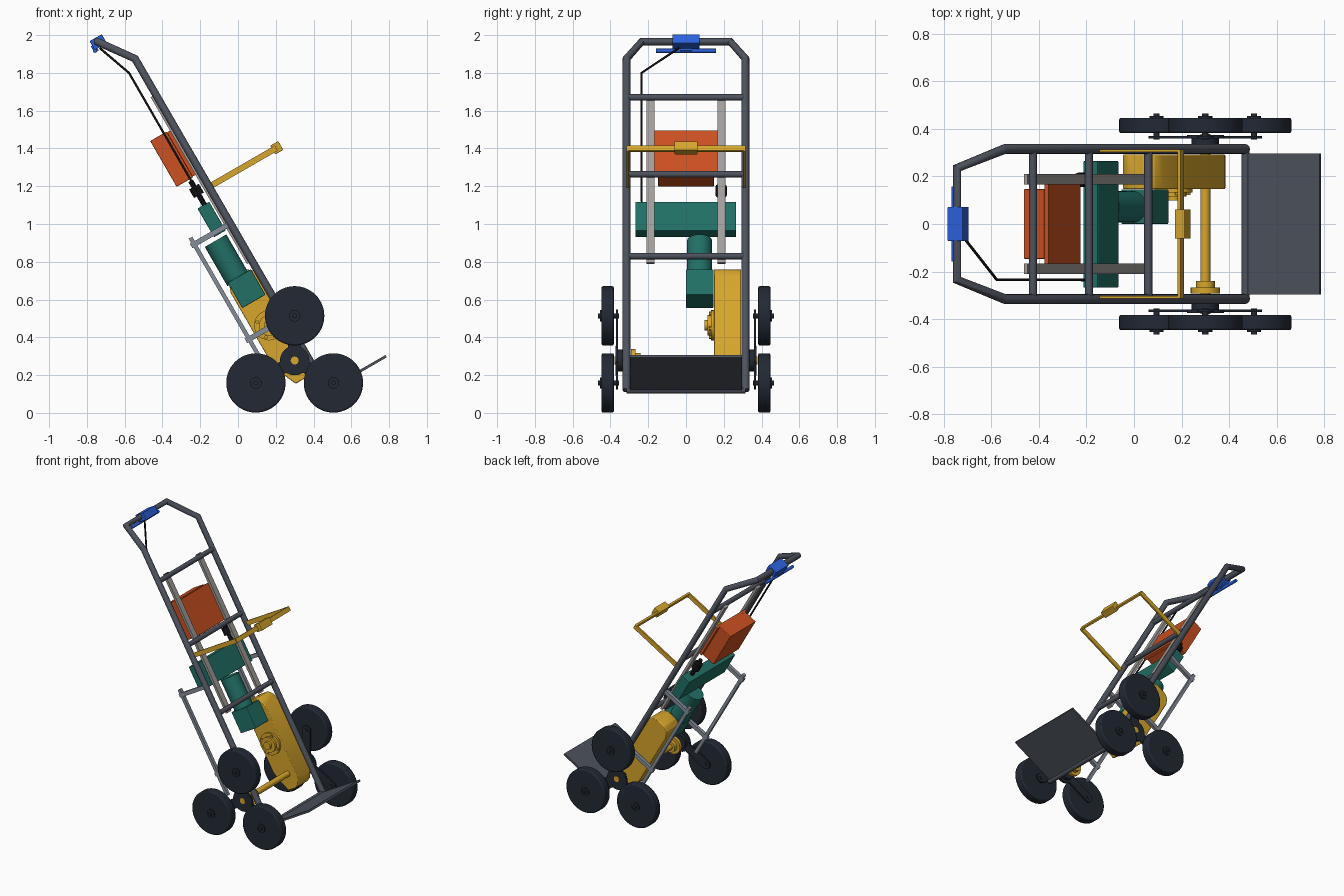
import bpy, bmesh
from math import pi, radians, cos, sin
from mathutils import Matrix, Vector

if "Cube" in bpy.data.objects:
    bpy.data.objects.remove(bpy.data.objects["Cube"])

# Tilted frame space: t = forward of the rails, y = across, s = up along the rails
TILT = Matrix.Translation((0.47, 0, 0.12)) @ Matrix.Rotation(radians(-30), 4, 'Y')


def L(t, y, s):
    return TILT @ Vector((t, y, s))


def colour(name, rgb):
    m = bpy.data.materials.new(name)
    m.diffuse_color = (*rgb, 1)
    m.use_nodes = True
    m.node_tree.nodes["Principled BSDF"].inputs["Base Color"].default_value = m.diffuse_color
    return m


STEEL = colour("dark_steel", (0.075, 0.085, 0.11))
LIGHT = colour("light_steel", (0.24, 0.27, 0.32))
STRUT = colour("warm_grey", (0.36, 0.34, 0.32))
YELLOW = colour("yellow", (0.68, 0.38, 0.025))
GREEN = colour("green", (0.015, 0.16, 0.13))
ORANGE = colour("orange", (0.6, 0.08, 0.015))
BLUE = colour("blue", (0.025, 0.12, 0.72))
RUBBER = colour("rubber", (0.016, 0.022, 0.034))
BLACK = colour("black", (0.006, 0.006, 0.008))


def finish(bm, name, mat, matrix=None, bevel=0, smooth=False):
    bmesh.ops.recalc_face_normals(bm, faces=bm.faces)
    me = bpy.data.meshes.new(name)
    bm.to_mesh(me)
    bm.free()
    ob = bpy.data.objects.new(name, me)
    bpy.context.collection.objects.link(ob)
    if matrix:
        ob.matrix_world = matrix
    me.materials.append(mat)
    if bevel:
        b = ob.modifiers.new("edge", 'BEVEL')
        b.width, b.segments, b.limit_method = bevel, 2, 'ANGLE'
    if smooth:
        bpy.context.view_layer.objects.active = ob
        bpy.ops.object.select_all(action='DESELECT')
        ob.select_set(True)
        bpy.ops.object.shade_smooth_by_angle(angle=radians(35))
    return ob


# Box given by its t, y and s ranges in tilted space
def box(name, mat, t, y, s, bevel=0):
    bm = bmesh.new()
    bmesh.ops.create_cube(bm, size=1)
    for v in bm.verts:
        v.co = [(r[0] + r[1]) / 2 + c * (r[1] - r[0]) for r, c in zip((t, y, s), v.co)]
    return finish(bm, name, mat, TILT, bevel)


# Cylinder between two world points
def rod(name, mat, a, b, r, r2=None, sides=24, bevel=0):
    a, b = Vector(a), Vector(b)
    bm = bmesh.new()
    bmesh.ops.create_cone(bm, cap_ends=True, segments=sides, radius1=r,
                          radius2=r if r2 is None else r2, depth=(b - a).length)
    m = Matrix.Translation((a + b) / 2) @ (b - a).to_track_quat('Z', 'Y').to_matrix().to_4x4()
    return finish(bm, name, mat, m, bevel, True)


# Round tube along a path
def tube(name, mat, pts, r):
    cu = bpy.data.curves.new(name, 'CURVE')
    cu.dimensions, cu.bevel_depth, cu.bevel_resolution, cu.use_fill_caps = '3D', r, 4, True
    sp = cu.splines.new('POLY')
    sp.points.add(len(pts) - 1)
    for p, co in zip(sp.points, pts):
        p.co = (*co, 1)
    ob = bpy.data.objects.new(name, cu)
    bpy.context.collection.objects.link(ob)
    bpy.ops.object.select_all(action='DESELECT')
    ob.select_set(True)
    bpy.context.view_layer.objects.active = ob
    bpy.ops.object.convert(target='MESH')
    ob = bpy.context.object
    ob.data.materials.clear()
    ob.data.materials.append(mat)
    bpy.ops.object.shade_smooth_by_angle(angle=radians(40))


# Outline in (x, z), extruded from y0 to y1
def slab(name, mat, outline, y0, y1, matrix=None, bevel=0):
    bm = bmesh.new()
    f = bm.faces.new([bm.verts.new((x, y0, z)) for x, z in outline])
    g = bmesh.ops.extrude_face_region(bm, geom=[f])
    bmesh.ops.translate(bm, vec=(0, y1 - y0, 0),
                        verts=[v for v in g["geom"] if isinstance(v, bmesh.types.BMVert)])
    return finish(bm, name, mat, matrix, bevel, True)


# Main frame: bent rail loop, rungs, toe plate
half = [(0.47, 0.315, 0.12), (-0.545, 0.315, 1.875), (-0.745, 0.235, 1.965)]
tube("rail_loop", STEEL, half + [(x, -y, z) for x, y, z in reversed(half)], 0.021)
for i, s in enumerate((0.0, 0.82, 1.32, 1.79)):
    rod(f"cross_rung_{i}", STEEL, L(0, -0.315, s), L(0, 0.315, s), 0.017)
box("toe_plate", STEEL, (0, 0.362), (-0.297, 0.297), (-0.008, 0.006))

# Mounting struts and rear stand skids
for side, tag in ((-1, "left"), (1, "right")):
    y = 0.188 * side
    box(f"mount_strut_{tag}", STRUT, (-0.032, -0.014), (y - 0.022, y + 0.022), (0.79, 1.81))
    y = 0.315 * side
    box(f"rear_skid_{tag}", LIGHT, (-0.232, -0.21), (y - 0.012, y + 0.012), (0.28, 1.06))
    for i, s in enumerate((0.44, 1.02)):
        box(f"skid_bracket_{tag}_{i}", LIGHT, (-0.24, 0), (y - 0.012, y + 0.012), (s - 0.014, s + 0.014))

# Battery and controller
box("battery", ORANGE, (-0.15, -0.05), (-0.147, 0.147), (1.33, 1.61), 0.004)
box("battery_plate", ORANGE, (-0.05, -0.032), (-0.168, 0.168), (1.335, 1.605))
box("controller_box", GREEN, (-0.112, -0.04), (-0.268, 0.265), (1.0, 1.175), 0.004)

# Motor and gear head
rod("motor", GREEN, L(-0.114, 0.072, 0.74), L(-0.114, 0.072, 0.98), 0.066, sides=40)
box("gear_head", GREEN, (-0.17, -0.028), (0.0, 0.146), (0.6, 0.755), 0.004)

# Chain case with round shaft boss
case = [(-0.125, 0.112), (-0.06, 0.112), (-0.025, 0.128), (0, 0.175), (0, 0.70), (-0.015, 0.74),
        (-0.05, 0.768), (-0.13, 0.768), (-0.167, 0.745), (-0.183, 0.70), (-0.183, 0.26), (-0.16, 0.19)]
slab("chain_case", YELLOW, case, 0.147, 0.292, TILT, 0.005)
for i, (r, y) in enumerate(((0.08, 0.132), (0.055, 0.115), (0.028, 0.098))):
    rod(f"case_boss_{i}", YELLOW, L(-0.092, 0.15, 0.45), L(-0.092, y, 0.45), r)
for k in range(4):
    a = pi / 4 + k * pi / 2
    t, s = -0.092 + 0.065 * cos(a), 0.45 + 0.065 * sin(a)
    rod(f"boss_bolt_{k}", YELLOW, L(t, 0.14, s), L(t, 0.122, s), 0.01, sides=6)

# Axle with bearing
AX, AZ = 0.3, 0.277
rod("axle", YELLOW, (AX, -0.378, AZ), (AX, 0.378, AZ), 0.021)
rod("bearing_flange", YELLOW, (AX, -0.292, AZ), (AX, -0.268, AZ), 0.062)
rod("bearing_collar", YELLOW, (AX, -0.27, AZ), (AX, -0.24, AZ), 0.04)

# Three-wheel clusters
for side, tag in ((-1, "left"), (1, "right")):
    def at(x, y, z):
        return (x, side * y, z)
    rod(f"cluster_hub_{tag}", RUBBER, at(AX, 0.336, AZ), at(AX, 0.37, AZ), 0.058)
    rod(f"cluster_disc_{tag}", RUBBER, at(AX, 0.36, AZ), at(AX, 0.374, AZ), 0.078)
    for k in range(3):
        a = pi / 2 + k * 2 * pi / 3
        cx, cz = AX + 0.237 * cos(a), AZ + 0.237 * sin(a)
        arc = [a - pi / 2 + j * pi / 8 for j in range(9)]
        arm = [(cx + 0.034 * cos(b), cz + 0.034 * sin(b)) for b in arc]
        arm += [(AX + 0.034 * cos(a + q), AZ + 0.034 * sin(a + q)) for q in (pi / 2, -pi / 2)]
        slab(f"cluster_arm_{tag}_{k}", RUBBER, arm, side * 0.36, side * 0.371)
        rod(f"wheel_{tag}_{k}", RUBBER, at(cx, 0.382, cz), at(cx, 0.447, cz), 0.157, sides=56, bevel=0.008)
        rod(f"wheel_pin_{tag}_{k}", RUBBER, at(cx, 0.355, cz), at(cx, 0.466, cz), 0.013, sides=12)
        rod(f"wheel_cap_{tag}_{k}", RUBBER, at(cx, 0.44, cz), at(cx, 0.455, cz), 0.03)

# Fold-out load guard
for y in (-0.308, 0.308):
    box("guard_arm_" + ("left" if y < 0 else "right"), YELLOW, (0.0, 0.408), (y - 0.006, y + 0.006), (1.228, 1.26))
box("guard_bar", YELLOW, (0.396, 0.41), (-0.308, 0.308), (1.228, 1.26))
box("guard_latch", YELLOW, (0.388, 0.437), (-0.062, 0.062), (1.217, 1.271), 0.003)

# Power plug below the battery
rod("power_plug", BLACK, L(-0.07, 0.186, 1.232), L(-0.07, 0.186, 1.285), 0.03)
rod("plug_stem", BLACK, L(-0.07, 0.186, 1.165), L(-0.07, 0.186, 1.32), 0.014)

# Handle control, lever and cable
c = TILT.inverted() @ Vector((-0.74, 0, 1.963))
box("control_box", BLUE, (c.x - 0.037, c.x + 0.037), (-0.072, 0.072), (c.z - 0.027, c.z + 0.027), 0.004)
rod("control_lever", BLUE, (-0.757, -0.158, 1.917), (-0.757, 0.158, 1.917), 0.011, sides=12)
box("lever_mount", BLUE, (c.x - 0.045, c.x - 0.02), (-0.03, 0.03), (c.z - 0.04, c.z))
tube("control_cable", BLACK, [(-0.73, -0.04, 1.93), (-0.577, -0.235, 1.80), (-0.185, -0.235, 1.12)], 0.006)
